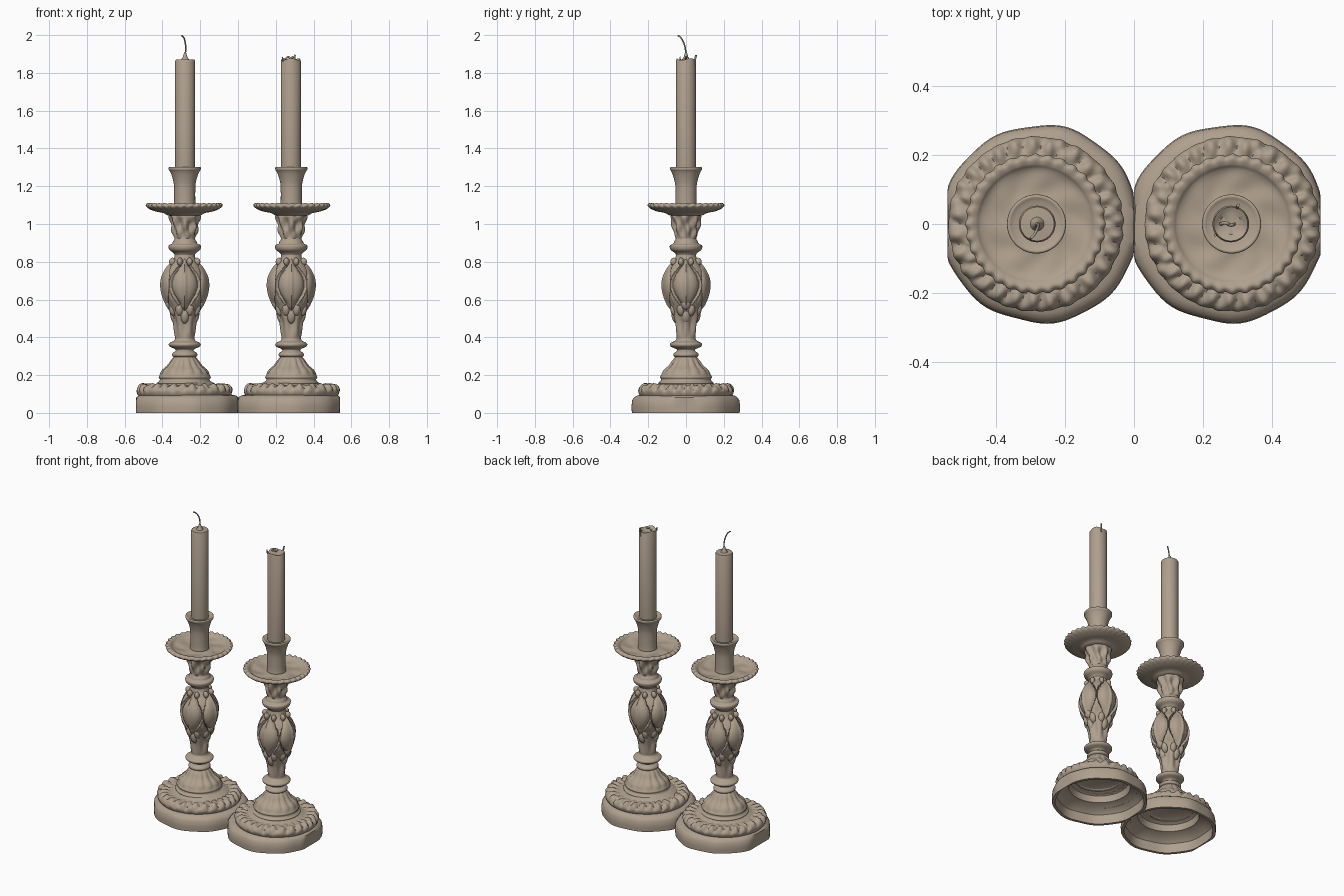
import bpy, bmesh, math, random
from mathutils import Matrix, Vector

if "Cube" in bpy.data.objects:
    bpy.data.objects.remove(bpy.data.objects["Cube"])

random.seed(4)
PI = math.pi
mat = bpy.data.materials.new("warm stone tan")
mat.diffuse_color = (0.43, 0.352, 0.272, 1)
mat.use_nodes = True
mat.node_tree.nodes["Principled BSDF"].inputs["Base Color"].default_value = mat.diffuse_color


def finish(ob, angle=40):
    ob.data.materials.append(mat)
    bpy.ops.object.select_all(action='DESELECT')
    ob.select_set(True)
    bpy.context.view_layer.objects.active = ob
    bpy.ops.object.shade_smooth_by_angle(angle=math.radians(angle))


def from_bmesh(name, bm, loc, angle=40):
    bmesh.ops.recalc_face_normals(bm, faces=bm.faces)
    me = bpy.data.meshes.new(name)
    bm.to_mesh(me)
    bm.free()
    ob = bpy.data.objects.new(name, me)
    bpy.context.collection.objects.link(ob)
    ob.location = loc
    finish(ob, angle)
    return ob


def spline(pts, n):
    """Smooth curve through profile points (n=1 keeps straight pieces)."""
    p = [Vector(q) for q in pts]
    if n == 1:
        return p
    p = [p[0]] + p + [p[-1]]
    out = []
    for i in range(1, len(p) - 2):
        a, b, c, d = p[i - 1:i + 3]
        for k in range(n):
            t = k / n
            out.append(0.5 * (2 * b + (c - a) * t + (2 * a - 5 * b + 4 * c - d) * t * t
                              + (3 * b - a - 3 * c + d) * t ** 3))
    return out + [p[-2]]


def lathe(name, pts, x, y=0, n=4, segs=96, shape=None, angle=40):
    """Turn a (radius, z) profile; shape(r, z, theta) carves the relief."""
    bm = bmesh.new()
    rows = []
    for r, z in spline(pts, n):
        row = []
        for s in range(segs):
            th = 2 * PI * s / segs
            rr, zz = shape(r, z, th) if shape else (r, z)
            row.append(bm.verts.new((max(rr, 0) * math.cos(th), rr * math.sin(th), zz)))
        rows.append(row)
    for a, b in zip(rows, rows[1:]):
        for s in range(segs):
            t = (s + 1) % segs
            bm.faces.new((a[s], a[t], b[t], b[s]))
    bmesh.ops.remove_doubles(bm, verts=bm.verts, dist=1e-5)
    return from_bmesh(name, bm, (x, y, 0), angle)


def bump(v, lo, hi):
    return math.sin(PI * (v - lo) / (hi - lo)) if lo < v < hi else 0


# relief rules -----------------------------------------------------------
def foot_shape(r, z, th):
    # softly faceted outline, flattened where the two feet touch
    if r > 0.2:
        r *= 1 + 0.010 * math.cos(9 * th + 0.6) + 0.006 * math.cos(5 * th)
        c = abs(math.cos(th))
        if r * c > 0.27:
            r = 0.27 / c
    return r, z


def wreath_shape(r, z, th):
    w = bump(r, 0.165, 0.29) * min(1, max(0, (z - 0.09) / 0.03))
    leaf = abs(math.sin(13 * th + 28 * r + 0.8 * math.sin(3 * th)))
    curl = math.sin(31 * th - 50 * r + math.sin(5 * th))
    d = w * (0.014 * leaf - 0.008 + 0.004 * curl)
    return r + d * 0.5, z + d


def bell_shape(r, z, th):
    w = bump(z, 0.195, 0.31)
    return r * (1 + 0.10 * w * (abs(math.cos(7 * th)) - 0.5)), z


def bulb_shape(r, z, th):
    # four almond panels with a centre ridge, divided by narrow straps
    a = abs((th + PI / 4) % (PI / 2) - PI / 4)
    w = 0.66 * bump(z, 0.54, 0.82) + 1e-6
    k = min(1, max(0, (z - 0.53) / 0.04)) * min(1, max(0, (0.82 - z) / 0.04))
    d = -0.012
    if a < w:
        d = 0.018 * (1 - (a / w) ** 2) ** 0.6 - 0.010 + 0.008 * max(0, 1 - a / 0.12)
    elif a > w + 0.1:
        d = 0.004
    low = bump(z, 0.40, 0.56)
    return r + d * k + 0.006 * low * math.cos(6 * th), z


def collar_shape(r, z, th):
    w = bump(z, 0.92, 1.06)
    return r + w * (0.008 * math.cos(8 * th + 25 * z) + 0.005 * math.cos(6 * th - 60 * z)), z


def dish_shape(r, z, th):
    e = max(0, min(1, (r - 0.165) / 0.03))
    r2 = r + e * 0.003 * math.cos(32 * th)
    z2 = z + e * 0.003 * math.cos(32 * th)
    if z > 1.075 and 0.08 < r < 0.17:
        z2 += 0.003 * bump(r, 0.08, 0.17) * math.sin(7 * th + 30 * r)
    return r2, z2


def candlestick(side, label):
    xf, x = 0.27 * side, 0.282 * side
    # hollow foot: inner wall, rim and outer wall
    lathe(label + "_foot", [(0, 0.17), (0.13, 0.165), (0.175, 0.14), (0.185, 0.10), (0.235, 0.085),
                            (0.262, 0.06), (0.266, 0), (0.284, 0), (0.286, 0.03), (0.283, 0.066),
                            (0.272, 0.082), (0.256, 0.092), (0.235, 0.096), (0.20, 0.10)],
          xf, n=1, shape=foot_shape, angle=35)
    # leafy wreath on the foot
    lathe(label + "_wreath", [(0.24, 0.085), (0.249, 0.10), (0.252, 0.118), (0.24, 0.138),
                              (0.218, 0.148), (0.19, 0.146), (0.172, 0.145), (0.155, 0.15),
                              (0.142, 0.155), (0.135, 0.16)],
          x + 0.002 * side, n=4, segs=192, shape=wreath_shape, angle=60)
    # fluted bell rising from the foot
    lathe(label + "_bell", [(0.14, 0.148), (0.145, 0.16), (0.136, 0.168), (0.132, 0.178), (0.138, 0.188),
                            (0.132, 0.20), (0.118, 0.225), (0.09, 0.25), (0.073, 0.275),
                            (0.058, 0.295), (0.05, 0.30)], x, n=4, segs=112, shape=bell_shape, angle=60)
    # turned rings of the lower stem
    lathe(label + "_lower_rings", [(0.05, 0.293), (0.064, 0.30), (0.067, 0.31), (0.06, 0.32), (0.048, 0.328),
                                   (0.052, 0.338), (0.078, 0.35), (0.085, 0.362), (0.078, 0.372),
                                   (0.058, 0.382), (0.05, 0.395), (0.048, 0.42)], x, n=4, segs=48)
    # carved bulb
    lathe(label + "_bulb", [(0.05, 0.39), (0.053, 0.42), (0.056, 0.47), (0.066, 0.51), (0.075, 0.54),
                            (0.085, 0.57), (0.102, 0.61), (0.112, 0.65), (0.114, 0.685), (0.108, 0.72),
                            (0.092, 0.755), (0.072, 0.785), (0.06, 0.81), (0.054, 0.83), (0.052, 0.85)],
          x, n=5, segs=128, shape=bulb_shape, angle=60)
    # leaf lobes below the bulb and scroll knobs on top of it
    bm = bmesh.new()

    def lobe(ang, r, z, size, tilt=0):
        m = (Matrix.Rotation(ang, 4, 'Z') @ Matrix.Translation((r, 0, z))
             @ Matrix.Rotation(tilt, 4, 'Y') @ Matrix.Diagonal((*size, 1)))
        bmesh.ops.create_uvsphere(bm, u_segments=14, v_segments=10, radius=1, matrix=m)
    for i in range(4):
        a = PI / 2 * i
        wide = 0.012 if i % 2 == 0 else 0
        lobe(a, 0.066 + wide, 0.575, (0.022, 0.026, 0.032), 0.35)
        lobe(a, 0.058, 0.51, (0.018, 0.022, 0.038), 0.25)
        for s in (-1, 1):
            lobe(a + s * 0.42, 0.07, 0.545, (0.019, 0.020, 0.034), 0.3)
            lobe(a + s * 0.38, 0.068, 0.80, (0.020, 0.015, 0.022), 0.3)
        lobe(a + PI / 4, 0.090, 0.60, (0.014, 0.016, 0.042), 0.4)
    from_bmesh(label + "_leaf_lobes", bm, (x, 0, 0), 60)
    # upper ring
    lathe(label + "_upper_rings", [(0.05, 0.83), (0.056, 0.842), (0.064, 0.85), (0.08, 0.862), (0.086, 0.876),
                                   (0.084, 0.888), (0.068, 0.895), (0.062, 0.908), (0.055, 0.92),
                                   (0.052, 0.94)], x, n=4, segs=48)
    # leafy collar under the dish
    lathe(label + "_collar", [(0.052, 0.915), (0.058, 0.94), (0.064, 0.97), (0.068, 1.0), (0.076, 1.025),
                              (0.08, 1.04), (0.078, 1.06)], x, n=5, shape=collar_shape, angle=60)
    # scalloped drip dish
    lathe(label + "_dish", [(0.04, 1.04), (0.085, 1.045), (0.11, 1.058), (0.15, 1.066), (0.182, 1.078),
                            (0.198, 1.09), (0.2, 1.1), (0.188, 1.109), (0.172, 1.104), (0.16, 1.094),
                            (0.14, 1.087), (0.1, 1.083), (0.07, 1.086), (0.04, 1.088)],
          x + 0.003 * side, n=4, segs=192, shape=dish_shape, angle=50)
    # flared candle socket
    lathe(label + "_socket", [(0.05, 1.08), (0.058, 1.085), (0.056, 1.11), (0.056, 1.19), (0.06, 1.225),
                              (0.07, 1.26), (0.079, 1.28), (0.084, 1.287), (0.085, 1.298), (0.079, 1.302),
                              (0.068, 1.297), (0.05, 1.293)], x, n=3, segs=48)


def tube(name, pts, radius):
    cu = bpy.data.curves.new(name, 'CURVE')
    cu.dimensions = '3D'
    cu.bevel_depth, cu.bevel_resolution, cu.use_fill_caps = radius, 2, True
    sp = cu.splines.new('BEZIER')
    sp.bezier_points.add(len(pts) - 1)
    for b, p in zip(sp.bezier_points, pts):
        b.co = p
        b.handle_left_type = b.handle_right_type = 'AUTO'
    ob = bpy.data.objects.new(name, cu)
    bpy.context.collection.objects.link(ob)
    bpy.ops.object.select_all(action='DESELECT')
    ob.select_set(True)
    bpy.context.view_layer.objects.active = ob
    bpy.ops.object.convert(target='MESH')
    finish(bpy.context.object, 60)


for side, label in ((-1, "left"), (1, "right")):
    candlestick(side, label)

# left candle: clean shoulder, pointed tip, tall bent wick
cx = 0.28
lathe("left_candle", [(0.05, 1.25), (0.053, 1.29), (0.053, 1.862), (0.049, 1.87), (0.02, 1.872),
                      (0.012, 1.885), (0.005, 1.908), (0, 1.91)], -cx, n=1, segs=40)
tube("left_wick", [(-cx, 0, 1.89), (-cx + 0.003, -0.004, 1.93), (-cx - 0.001, -0.016, 1.968),
                   (-cx - 0.009, -0.031, 1.99), (-cx - 0.019, -0.042, 1.997)], 0.004)

# right candle: melted hollow top with drips and a short curled wick
lathe("right_candle", [(0.05, 1.25), (0.053, 1.29), (0.053, 1.862), (0.049, 1.872), (0.042, 1.868),
                       (0.03, 1.86), (0, 1.858)], cx, n=1, segs=40,
      shape=lambda r, z, th: (r, z + (0.005 * math.sin(3 * th) if r > 0.04 and z > 1.866 else 0)))
tube("right_wick", [(cx - 0.03, 0, 1.872), (cx - 0.015, 0.003, 1.884), (cx, -0.003, 1.877),
                    (cx + 0.012, 0, 1.886)], 0.005)
tube("right_wax_spike", [(cx + 0.018, 0.048, 1.84), (cx + 0.019, 0.049, 1.875), (cx + 0.021, 0.054, 1.895)], 0.005)
tube("right_wax_drip", [(cx - 0.042, -0.031, 1.86), (cx - 0.045, -0.032, 1.885)], 0.004)
